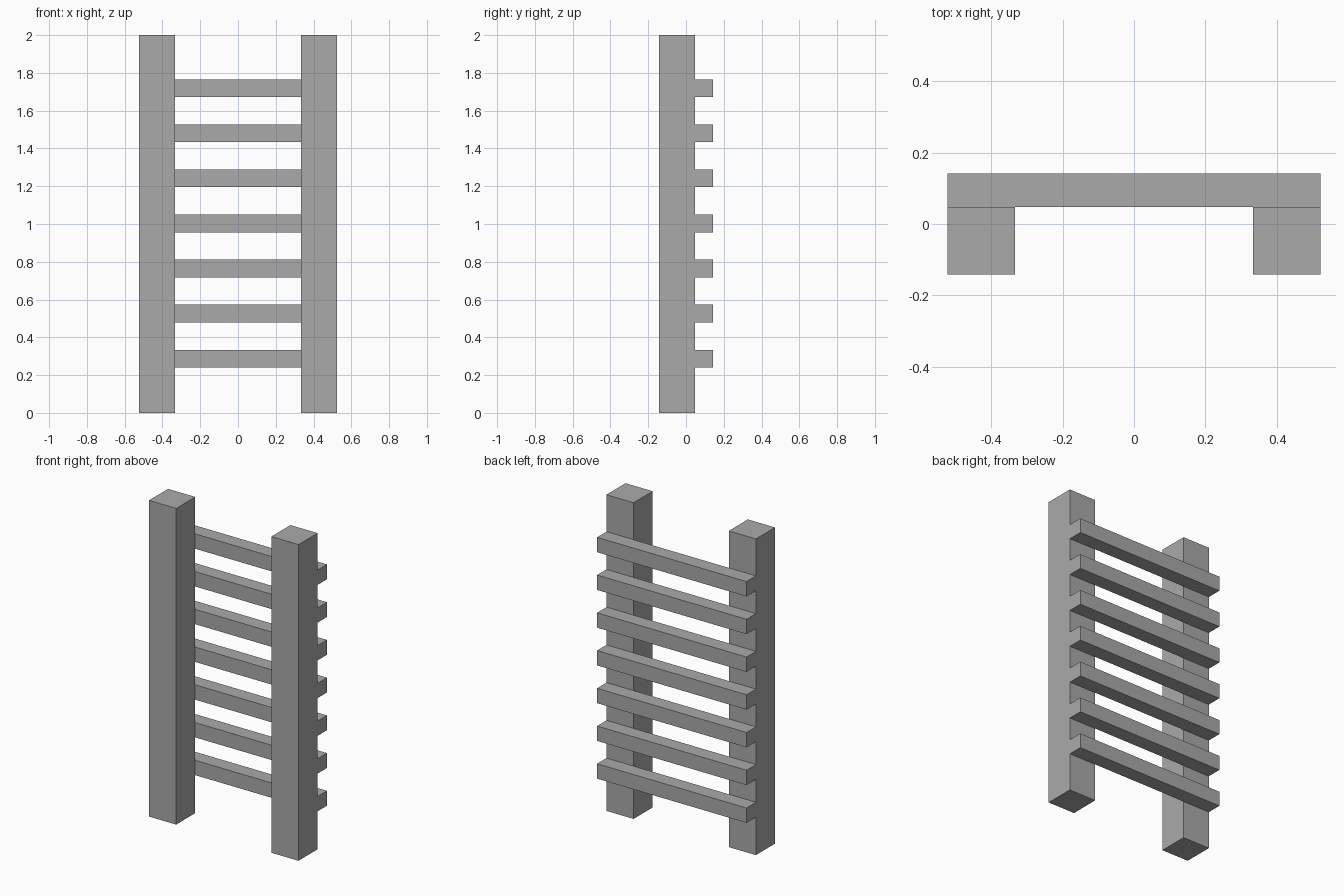
import bpy

# Remove the default cube
cube = bpy.data.objects.get("Cube")
if cube:
    bpy.data.objects.remove(cube, do_unlink=True)

# Single grey material
GREY = (0.40, 0.40, 0.40, 1.0)
grey = bpy.data.materials.new("plain grey")
grey.use_nodes = True
grey.diffuse_color = GREY
grey.node_tree.nodes["Principled BSDF"].inputs["Base Color"].default_value = GREY


def box(name, center, size):
    """Add a flat-sided box with its scale applied."""
    bpy.ops.mesh.primitive_cube_add(size=1, location=center)
    obj = bpy.context.object
    obj.name = name
    obj.scale = size
    bpy.ops.object.transform_apply(location=False, rotation=False, scale=True)
    obj.data.materials.append(grey)
    return obj


WIDTH, HEIGHT = 1.046, 2.0
POST = 0.19          # square post section
RUNG = 0.094         # square rung section
DEPTH = POST + RUNG
RUNG_COUNT = 7
FIRST_RUNG, SPACING = 0.287, 0.2387

# Upright posts
for name, side in (("left_post", 1), ("right_post", -1)):
    box(name, (side * (WIDTH - POST) / 2, (POST - DEPTH) / 2, HEIGHT / 2),
        (POST, POST, HEIGHT))

# Rungs fixed across the back of the posts
for i in range(RUNG_COUNT):
    box(f"rung_{i + 1}", (0, (DEPTH - RUNG) / 2, FIRST_RUNG + i * SPACING),
        (WIDTH, RUNG, RUNG))
